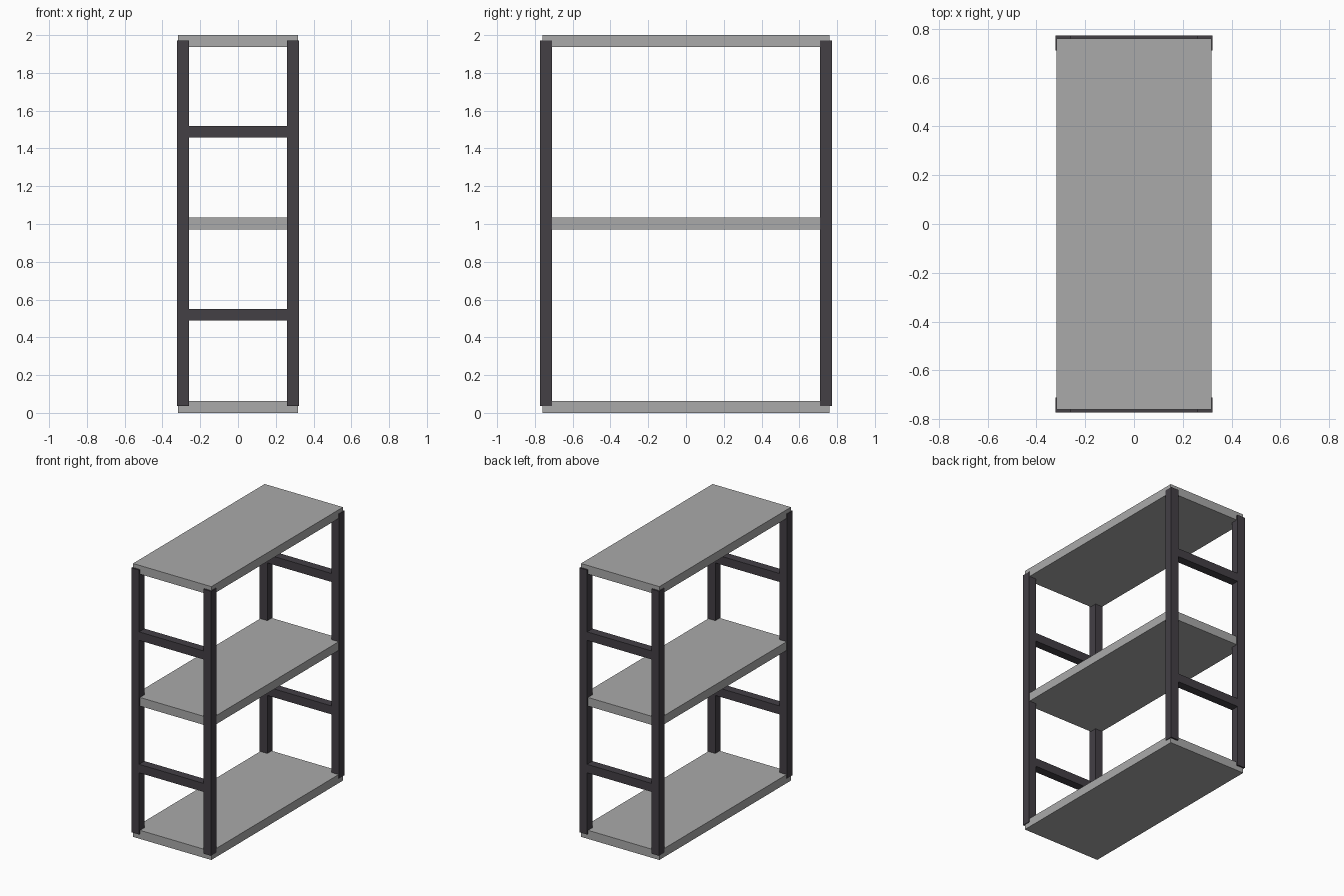
import bpy

if "Cube" in bpy.data.objects:
    bpy.data.objects.remove(bpy.data.objects["Cube"])


def material(name, color):
    m = bpy.data.materials.new(name)
    m.diffuse_color = (*color, 1.0)
    m.use_nodes = True
    m.node_tree.nodes["Principled BSDF"].inputs["Base Color"].default_value = m.diffuse_color
    return m


board_grey = material("board grey", (0.40, 0.40, 0.40))
dark_metal = material("dark metal", (0.056, 0.050, 0.060))


def box(name, lo, hi, mat):
    """Axis-aligned box between two corners."""
    bpy.ops.mesh.primitive_cube_add(size=1)
    ob = bpy.context.object
    ob.name = name
    ob.location = [(a + b) / 2 for a, b in zip(lo, hi)]
    ob.scale = [b - a for a, b in zip(lo, hi)]
    bpy.ops.object.transform_apply(location=True, rotation=False, scale=True)
    ob.data.materials.append(mat)
    return ob


X, Y, T = 0.322, 0.772, 0.062    # frame half width, half depth, bar thickness

# three shelf boards, running into the posts
for name, z in (("bottom", 0.0), ("middle", 0.972), ("top", 1.937)):
    box(name + "_shelf", (-0.317, -0.761, z), (0.317, 0.761, z + 0.063), board_grey)

for side, sy in (("front", -1), ("back", 1)):
    y0, y1 = sorted((sy * Y, sy * (Y - T)))
    # corner posts
    for hand, sx in (("left", -1), ("right", 1)):
        x0, x1 = sorted((sx * X, sx * (X - T)))
        box(f"{side}_{hand}_post", (x0, y0, 0.036), (x1, y1, 1.971), dark_metal)
    # cross bars between the posts
    for level, z in (("lower", 0.488), ("upper", 1.457)):
        box(f"{side}_{level}_bar", (-X + T, y0, z), (X - T, y1, z + T), dark_metal)
